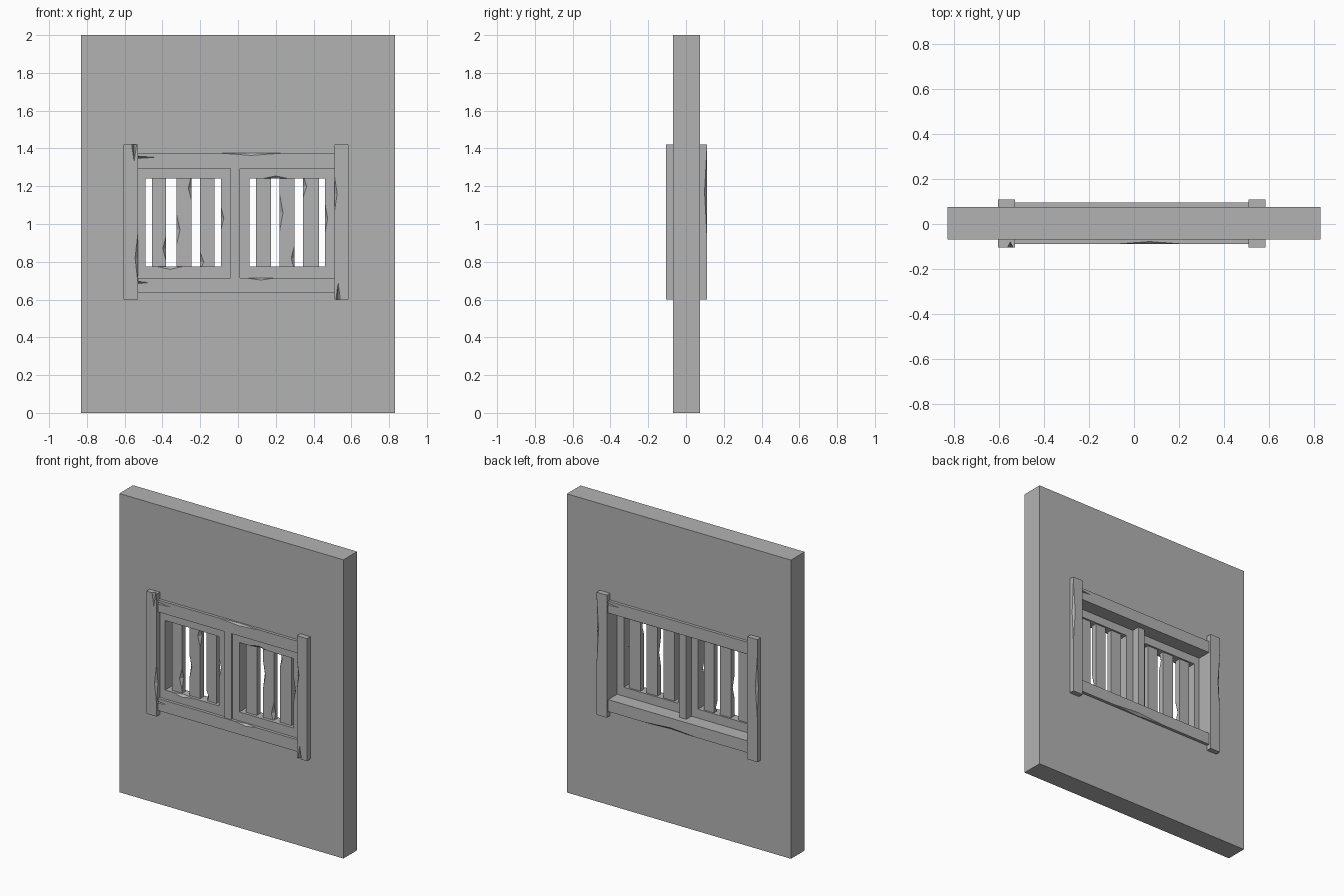
import bpy, bmesh
from mathutils import Vector

cube = bpy.data.objects.get("Cube")
if cube:
    bpy.data.objects.remove(cube, do_unlink=True)

grey = bpy.data.materials.new("plain grey")
grey.use_nodes = True
GREY = (0.45, 0.45, 0.45, 1)
grey.diffuse_color = GREY
grey.node_tree.nodes["Principled BSDF"].inputs["Base Color"].default_value = GREY


def finish(name, bm):
    bmesh.ops.recalc_face_normals(bm, faces=bm.faces)
    mesh = bpy.data.meshes.new(name)
    bm.to_mesh(mesh)
    bm.free()
    mesh.materials.append(grey)
    obj = bpy.data.objects.new(name, mesh)
    bpy.context.collection.objects.link(obj)
    return obj


def beam(name, x, y, z):
    """Box spanning the three (low, high) ranges."""
    bm = bmesh.new()
    bmesh.ops.create_cube(bm, size=1)
    for v in bm.verts:
        v.co = [r[0] if c < 0 else r[1] for c, r in zip(v.co, (x, y, z))]
    return finish(name, bm)


def framed_panel(name, x, y, z, hole_x, hole_z):
    """Rectangular slab with a rectangular opening through it."""
    bm = bmesh.new()

    def loop(xs, zs, depth):
        corners = ((0, 0), (1, 0), (1, 1), (0, 1))
        return [bm.verts.new((xs[i], depth, zs[j])) for i, j in corners]

    rings = [loop(x, z, y[0]), loop(x, z, y[1]),
             loop(hole_x, hole_z, y[1]), loop(hole_x, hole_z, y[0])]
    for a, b in zip(rings, rings[1:] + rings[:1]):
        for i in range(4):
            j = (i + 1) % 4
            bm.faces.new((a[i], a[j], b[j], b[i]))
    return finish(name, bm)


def chip(obj, *nicks):
    """Cut slim diamond nicks, each given as (centre, half size)."""
    for centre, half in nicks:
        bm = bmesh.new()
        for axis in range(3):
            for sign in (-1, 1):
                p = Vector(centre)
                p[axis] += sign * half[axis]
                bm.verts.new(p)
        bmesh.ops.convex_hull(bm, input=bm.verts)
        cutter = finish("nick_cutter", bm)
        cutter.hide_render = True
        mod = obj.modifiers.new("nick", "BOOLEAN")
        mod.operation = "DIFFERENCE"
        mod.solver = "EXACT"
        mod.object = cutter
        bpy.context.view_layer.objects.active = obj
        bpy.ops.object.modifier_apply(modifier=mod.name)
        bpy.data.objects.remove(cutter, do_unlink=True)


# Wall slab, its opening hidden behind the timber frame
framed_panel("wall", (-0.83, 0.83), (-0.07, 0.075), (0, 2),
             (-0.56, 0.54), (0.68, 1.33))

# Outer timber frame
POST_Y, RAIL_Y = (-0.105, 0.11), (-0.09, 0.095)
FRONT, BACK = POST_Y
right_post = beam("right_post", (-0.605, -0.53), POST_Y, (0.6, 1.42))
left_post = beam("left_post", (0.51, 0.585), POST_Y, (0.6, 1.42))
top_rail = beam("top_rail", (-0.53, 0.51), RAIL_Y, (1.295, 1.375))
bottom_rail = beam("bottom_rail", (-0.53, 0.51), RAIL_Y, (0.635, 0.715))
beam("centre_mullion", (-0.04, 0.01), (-0.085, 0.055), (0.715, 1.295))

# Splits and worn edges on the frame
chip(right_post,
     ((-0.55, FRONT, 1.42), (0.013, 0.025, 0.09)),
     ((-0.53, FRONT, 0.82), (0.015, 0.015, 0.13)),
     ((-0.605, BACK, 1.1), (0.015, 0.012, 0.2)))
chip(left_post,
     ((0.51, FRONT, 1.16), (0.015, 0.015, 0.1)),
     ((0.53, FRONT, 0.6), (0.012, 0.025, 0.09)),
     ((0.585, BACK, 1.17), (0.015, 0.012, 0.22)))
chip(top_rail,
     ((-0.53, -0.09, 1.353), (0.09, 0.02, 0.006)),
     ((0.07, -0.09, 1.375), (0.16, 0.012, 0.012)),
     ((0.51, 0.095, 1.353), (0.08, 0.02, 0.006)))
chip(bottom_rail,
     ((-0.53, -0.09, 0.69), (0.06, 0.02, 0.006)),
     ((0.12, -0.09, 0.715), (0.08, 0.015, 0.012)),
     ((0.05, 0.095, 0.635), (0.2, 0.015, 0.015)))

# Two sashes, each with three vertical slats
SASH_Y, SLAT_Y = (-0.07, 0.0), (-0.05, -0.012)
SILL, HEAD = 0.775, 1.24
sides = {
    "right": ((-0.53, -0.04), (-0.49, -0.09),
              ((-0.455, -0.38), (-0.325, -0.245), (-0.2, -0.125))),
    "left": ((0.01, 0.51), (0.06, 0.46),
             ((0.095, 0.175), (0.22, 0.30), (0.345, 0.43))),
}
sashes, slats = {}, {}
for side, (outer, opening, spans) in sides.items():
    sashes[side] = framed_panel(side + "_sash", outer, SASH_Y, (0.715, 1.295),
                                opening, (SILL, HEAD))
    slats[side] = [beam(f"{side}_slat_{i + 1}", span, SLAT_Y,
                        (SILL - 0.01, HEAD + 0.01))
                   for i, span in enumerate(spans)]

chip(sashes["right"],
     ((-0.36, -0.07, SILL), (0.07, 0.015, 0.015)),
     ((-0.09, -0.07, 1.03), (0.015, 0.02, 0.06)))
chip(sashes["left"],
     ((0.2, -0.07, HEAD), (0.07, 0.015, 0.015)),
     ((0.46, -0.07, 1.03), (0.015, 0.02, 0.08)))

# Worn slat edges: side, slat number, edge (0 or 1), height, half length
for side, n, edge, z, length in (
        ("right", 0, 1, 0.87, 0.07), ("right", 1, 0, 0.97, 0.08),
        ("right", 1, 1, 1.19, 0.07), ("right", 2, 0, 0.8, 0.05),
        ("left", 1, 0, 1.06, 0.1), ("left", 1, 1, 0.82, 0.07),
        ("left", 2, 0, 1.2, 0.06)):
    x = sides[side][2][n][edge]
    chip(slats[side][n], ((x, SLAT_Y[0], z), (0.018, 0.02, length)))
